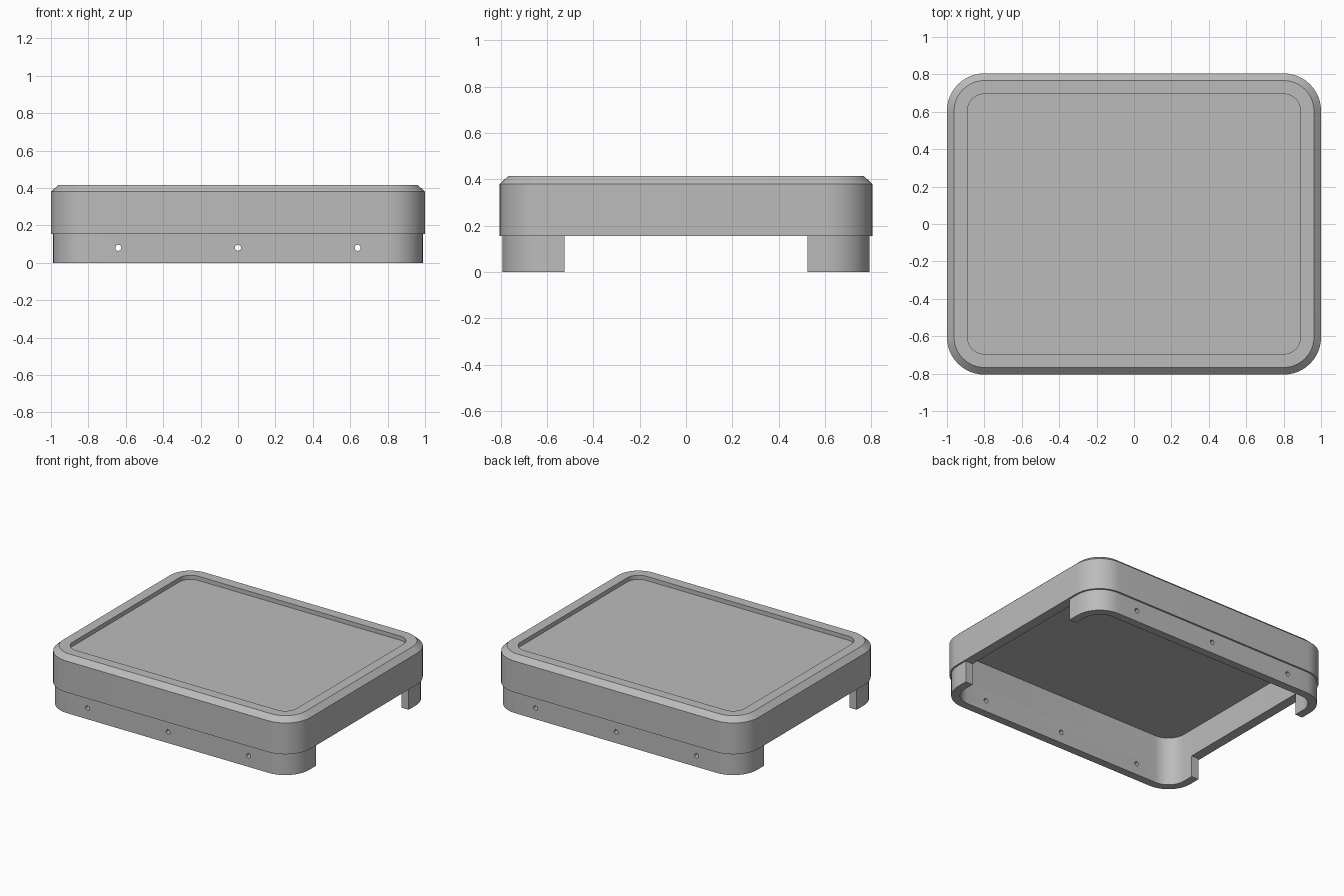
import bpy, bmesh, math

HALF_X, HALF_Y, RADIUS, STEPS = 1.0, 0.805, 0.2, 12
LIP_Z, GAP_Y, INNER = 0.155, 0.525, 0.07

cube = bpy.data.objects.get("Cube")
if cube:
    bpy.data.objects.remove(cube, do_unlink=True)

grey = bpy.data.materials.new("plain grey")
grey.use_nodes = True
colour = (0.5, 0.5, 0.5, 1)
grey.diffuse_color = colour
grey.node_tree.nodes["Principled BSDF"].inputs["Base Color"].default_value = colour


def corner(inset, sx, sy, start):
    """Points of one rounded corner, counter-clockwise from the start angle."""
    cx, cy, r = HALF_X - RADIUS, HALF_Y - RADIUS, RADIUS - inset
    angles = [math.radians(start + 90 * i / STEPS) for i in range(STEPS + 1)]
    return [(sx * cx + r * math.cos(a), sy * cy + r * math.sin(a)) for a in angles]


def rounded_rect(inset):
    return (corner(inset, 1, 1, 0) + corner(inset, -1, 1, 90)
            + corner(inset, -1, -1, 180) + corner(inset, 1, -1, 270))


def finish(bm, name):
    bmesh.ops.recalc_face_normals(bm, faces=bm.faces)
    mesh = bpy.data.meshes.new(name)
    bm.to_mesh(mesh)
    bm.free()
    mesh.materials.append(grey)
    obj = bpy.data.objects.new(name, mesh)
    bpy.context.collection.objects.link(obj)
    return obj


def smooth(obj):
    bpy.ops.object.select_all(action='DESELECT')
    obj.select_set(True)
    bpy.context.view_layer.objects.active = obj
    bpy.ops.object.shade_smooth_by_angle(angle=math.radians(25))


# Lid: hollow underside, chamfered rim and shallow recessed top
profile = [(INNER, 0.35), (INNER, LIP_Z), (0, LIP_Z), (0, 0.38),
           (0.038, 0.415), (0.11, 0.415), (0.11, 0.385)]
bm = bmesh.new()
rings = [[bm.verts.new((x, y, z)) for x, y in rounded_rect(inset)]
         for inset, z in profile]
for low, high in zip(rings, rings[1:]):
    for i in range(len(low)):
        j = (i + 1) % len(low)
        bm.faces.new((low[i], low[j], high[j], high[i]))
bm.faces.new(rings[0])
bm.faces.new(rings[-1])
smooth(finish(bm, "tray_lid"))

# Skirt: a C-shaped wall along the front, mirrored to the back
def c_path(inset):
    x = HALF_X - inset
    return ([(-x, -GAP_Y)] + corner(inset, -1, -1, 180)
            + corner(inset, 1, -1, 270) + [(x, -GAP_Y)])


bm = bmesh.new()
outline = c_path(0.012) + c_path(INNER)[::-1]
base = bm.faces.new([bm.verts.new((x, y, 0)) for x, y in outline])
top = bmesh.ops.extrude_face_region(bm, geom=[base])["geom"]
bmesh.ops.translate(bm, vec=(0, 0, LIP_Z),
                    verts=[v for v in top if isinstance(v, bmesh.types.BMVert)])
skirt = finish(bm, "skirt_walls")

# Screw holes through the skirt
for x in (-0.64, 0, 0.64):
    bpy.ops.mesh.primitive_cylinder_add(vertices=24, radius=0.016, depth=0.3,
                                        location=(x, -0.765, 0.08),
                                        rotation=(math.pi / 2, 0, 0))
    cutter = bpy.context.object
    cutter.name = "screw_hole_cutter"
    cutter.data.materials.append(grey)
    cutter.hide_render = True
    cutter.display_type = 'WIRE'
    cut = skirt.modifiers.new("screw_hole", 'BOOLEAN')
    cut.operation = 'DIFFERENCE'
    cut.solver = 'EXACT'
    cut.object = cutter
    cutter.hide_set(True)
mirror = skirt.modifiers.new("back_half", 'MIRROR')
mirror.use_axis = (False, True, False)
smooth(skirt)
